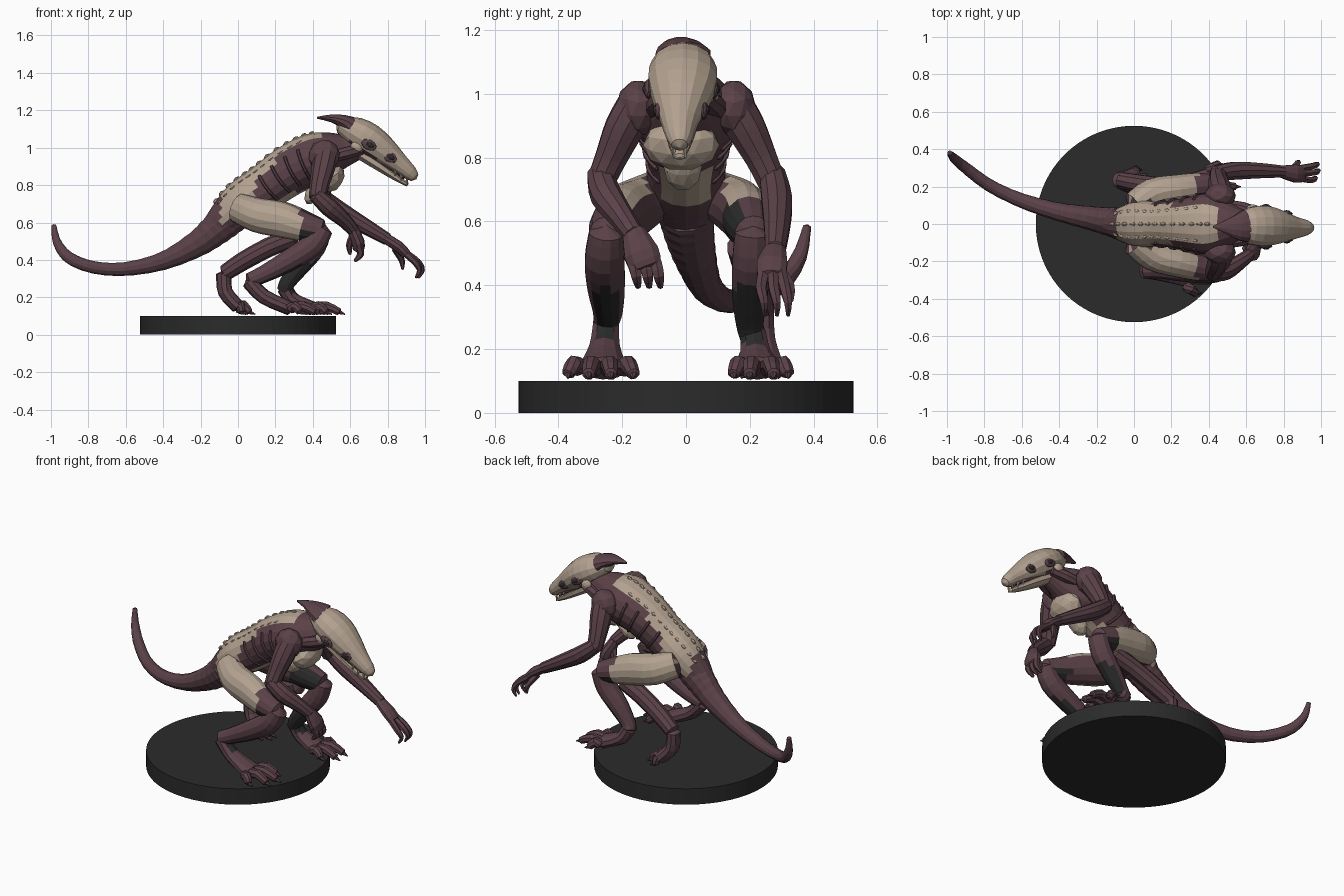
import bpy, bmesh, math
from mathutils import Vector, Matrix


def material(name, rgb):
    m = bpy.data.materials.new(name)
    m.diffuse_color = (*rgb, 1)
    return m


MATS = [material("maroon hide", (0.104, 0.054, 0.066)),
        material("bone plate", (0.45, 0.36, 0.28)),
        material("charcoal", (0.024, 0.024, 0.024))]
HIDE, BONE, DARK = 0, 1, 2


def finish(name, bm, rule):
    """Turn a bmesh into an object, colouring faces by a fixed index or a rule."""
    bmesh.ops.recalc_face_normals(bm, faces=bm.faces)
    bm.normal_update()
    for f in bm.faces:
        f.material_index = rule(f.calc_center_median(), f.normal) if callable(rule) else rule
    me = bpy.data.meshes.new(name)
    bm.to_mesh(me)
    bm.free()
    for m in MATS:
        me.materials.append(m)
    ob = bpy.data.objects.new(name, me)
    bpy.context.collection.objects.link(ob)
    return ob


def sample(pts, steps):
    """Smooth curve through (x, y, z, side radius, up radius) points."""
    P = [Vector(p) for p in pts]
    out = []
    for i in range(len(P) - 1):
        a, b, c, d = P[max(i - 1, 0)], P[i], P[i + 1], P[min(i + 2, len(P) - 1)]
        for k in range(steps):
            t = k / steps
            out.append(0.5 * (2 * b + (c - a) * t + (2 * a - 5 * b + 4 * c - d) * t * t
                              + (3 * b - a - 3 * c + d) * t ** 3))
    return out + [P[-1]]


def frames(pts, steps):
    S = sample([p if len(p) == 5 else (*p, p[3]) for p in pts], steps)
    C = [Vector(s[:3]) for s in S]
    res = []
    for i, s in enumerate(S):
        t = (C[min(i + 1, len(C) - 1)] - C[max(i - 1, 0)]).normalized()
        side = (Vector((0, 1, 0)) - t * t.y).normalized()
        res.append((C[i], t, side, t.cross(side), max(s[3], 0.003), max(s[4], 0.003)))
    return res


def tube(name, pts, rule=HIDE, seg=10, steps=3, ripple=0.0):
    """Rounded limb swept along a smooth path."""
    bm = bmesh.new()
    rings = []
    fr = frames(pts, steps)
    for i, (c, t, s, u, a, b) in enumerate(fr):
        k = 1 + (ripple if i % 2 else -ripple)
        rings.append([bm.verts.new(c + s * a * k * math.cos(w) + u * b * k * math.sin(w))
                      for w in (2 * math.pi * (j + 0.5) / seg for j in range(seg))])
    for r, q in zip(rings, rings[1:]):
        for j in range(seg):
            bm.faces.new((r[j], r[(j + 1) % seg], q[(j + 1) % seg], q[j]))
    for ring, f, d in ((rings[0], fr[0], -1), (rings[-1], fr[-1], 1)):
        tip = bm.verts.new(f[0] + f[1] * d * 0.5 * min(f[4], f[5]))
        for j in range(seg):
            bm.faces.new((ring[j], ring[(j + 1) % seg], tip))
    return finish(name, bm, rule)


def blob(name, loc, size, rule=HIDE, tilt=0.0, sub=2):
    """Faceted ellipsoid, tilted about y."""
    bm = bmesh.new()
    bmesh.ops.create_icosphere(bm, subdivisions=sub, radius=1)
    bm.transform(Matrix.Translation(loc) @ Matrix.Rotation(tilt, 4, 'Y')
                 @ Matrix.Diagonal((*size, 1)))
    return finish(name, bm, rule)


# Round base
bm = bmesh.new()
bmesh.ops.create_cone(bm, cap_ends=True, segments=72, radius1=0.525, radius2=0.525, depth=0.1)
bm.transform(Matrix.Translation((0, 0, 0.05)))
finish("base", bm, DARK)

# Torso with pale back strip, pelvis and belly strip
TORSO = [(-.14, .005, .55, .055, .07), (-.07, 0, .62, .09, .095), (.03, 0, .71, .125, .12),
         (.15, 0, .79, .12, .125), (.28, 0, .88, .14, .135), (.41, 0, .94, .165, .14),
         (.5, 0, .97, .125, .115), (.58, 0, .99, .08, .085), (.67, 0, 1.02, .06, .065)]


def torso_rule(c, n):
    if c.x < -.09 or c.x > .52:
        return HIDE
    if abs(c.y) < .1 and n.z > .3 and c.x < .44:
        return BONE
    if c.x < .1 and n.z > -.35:
        return BONE
    return BONE if abs(c.y) < .065 and n.z < -.3 and c.x > .15 else HIDE


tube("torso", TORSO, torso_rule, 18, 4)
blob("chest_plate", (.5, -.015, .84), (.065, .12, .085), BONE, .5)
blob("belly_plate", (.415, -.01, .77), (.045, .06, .085), BONE, .6)

# Vertebra nubs along the back
for i, (c, t, s, u, a, b) in enumerate(frames(TORSO, 3)[4:17]):
    up = u if u.z > 0 else -u
    blob(f"spine_nub_{i}", c + up * b * .985 - t * .01, (.022, .012, .012), BONE, -.6, 1)
    for sd in (-1, 1):
        if i < 11:
            blob(f"side_nub_{i}_{sd}", c + up * b * .8 + s * sd * a * .53,
                 (.02, .014, .007), BONE, -.6, 1)

# Rib ridges on the flanks
for sd in (-1, 1):
    for i in range(13, 20, 2):
        c, t, s, u, a, b = frames(TORSO, 4)[i]
        u = u if u.z > 0 else -u
        arc = [c + s * sd * a * .98 * math.cos(w) + u * b * .98 * math.sin(w) - t * .04 * math.cos(w)
               for w in (-.8, -.3, .2, .6)]
        tube(f"rib_{i}_{sd}", [(*p, .009) for p in arc], HIDE, 6, 2)

# Ringed tail
tube("tail", [(-.03, 0, .64, .09, .1), (-.11, .01, .57, .08, .09), (-.22, .03, .485, .066, .072),
              (-.4, .065, .395, .05, .05), (-.6, .125, .352, .04, .038),
              (-.77, .205, .36, .034, .034), (-.9, .3, .41, .03, .032),
              (-.965, .355, .49, .024, .024), (-.985, .38, .585, .013, .013)],
     HIDE, 12, 5, .015)


# Skull, jaw and swept-back crest
def skull_rule(c, n):
    return HIDE if n.z < -.6 and c.x < .72 else BONE


tube("skull", [(.545, -.01, 1.122, .055, .042), (.62, -.01, 1.088, .1, .08),
               (.7, -.01, 1.04, .11, .09), (.78, -.015, .98, .09, .078),
               (.86, -.02, .915, .06, .055), (.92, -.02, .865, .042, .04),
               (.945, -.02, .84, .026, .026)], skull_rule, 14, 2)
tube("jaw", [(.66, -.01, .965, .06, .035), (.76, -.015, .9, .054, .03),
             (.85, -.02, .838, .036, .02), (.905, -.02, .803, .018, .012)], BONE, 8, 2)
tube("mouth", [(.7, -.01, .965, .06, .03), (.8, -.015, .905, .048, .026),
               (.89, -.02, .845, .025, .02)], HIDE, 8, 2)
tube("crest", [(.425, -.015, 1.16, .006, .006), (.5, -.015, 1.157, .042, .022),
               (.56, -.015, 1.14, .075, .038), (.595, -.01, 1.118, .09, .054)], HIDE, 12, 2)
for sd in (-1, 1):
    for i, (x, y, z) in enumerate(((.7, .103, 1.015), (.81, .07, .95))):
        blob(f"eye_socket_{i}_{sd}", (x, -.015 + sd * y, z), (.044, .014, .028), HIDE, .5)
        blob(f"eye_{i}_{sd}", (x + .006, -.015 + sd * (y + .008), z), (.024, .011, .014), DARK, .5)
    tube(f"neck_cord_{sd}", [(.5, sd * .1, .95, .03), (.58, sd * .085, .97, .035),
                             (.66, sd * .06, .99, .03)], HIDE, 8, 2)
    blob(f"cheek_{sd}", (.635, sd * .085, 1.005), (.035, .02, .03), BONE, .5)
    for i in range(3):
        tube(f"tooth_{i}_{sd}", [(.84 + i * .032, -.02 + sd * (.036 - i * .009), .885 - i * .026, .007),
                                 (.84 + i * .032, -.02 + sd * (.036 - i * .009), .85 - i * .026, .002)],
             BONE, 5, 1)


# Legs
def thigh_rule(sd):
    def rule(c, n):
        if c.x < .34 and (n.y * sd > -.05 or (n.z > .5 and c.y * sd > .12)):
            return BONE
        inner = sd > 0 and c.x > .27 and n.y < -.45
        return DARK if inner or (n.z < -.3 and c.x > .33) else HIDE
    return rule


def shin_rule(sd):
    def rule(c, n):
        front = n.x > .25 or (sd > 0 and n.y < -.3)
        return DARK if .2 < c.z < .39 and front else HIDE
    return rule


def ankle_rule(c, n):
    return DARK if c.z > .16 and c.x > .05 and n.x > .55 else HIDE


def foot(tag, heel, ball, toes):
    mid = Vector(heel).lerp(Vector(ball), .5) + Vector((-.03, 0, -.01))
    tube(f"foot_{tag}", [(*heel, .042, .042), (*mid, .05, .04), (*ball, .078, .038)],
         ankle_rule, 10, 3)
    for i, tip in enumerate(toes):
        tip = Vector(tip)
        start = Vector(ball).lerp(Vector((ball[0], tip.y, ball[2])), .65)
        mid = start.lerp(tip, .5) + Vector((0, 0, .022))
        tube(f"toe_{tag}_{i}", [(*start, .029), (*mid, .028), (*tip, .021)], HIDE, 8, 2)
        tube(f"claw_{tag}_{i}", [(*tip, .013), (*(tip + Vector((.032, 0, -.013))), .003)], HIDE, 5, 1)


tube("right_thigh", [(.0, -.1, .68, .07, .08), (.1, -.165, .64, .085, .092),
                     (.23, -.205, .615, .08, .095), (.35, -.235, .577, .07, .078),
                     (.45, -.25, .555, .055, .06)], thigh_rule(-1), 14, 3)
tube("left_thigh", [(.0, .1, .68, .07, .08), (.1, .16, .645, .085, .092),
                    (.23, .185, .62, .08, .095), (.35, .2, .587, .075, .078),
                    (.44, .21, .56, .058, .06)], thigh_rule(1), 14, 3)
tube("right_shin", [(.455, -.25, .565, .055), (.4, -.255, .48, .064), (.27, -.25, .395, .06),
                    (.14, -.245, .325, .048), (.06, -.25, .29, .042)], shin_rule(-1), 12, 3)
tube("left_shin", [(.445, .21, .565, .058), (.41, .205, .47, .062), (.33, .2, .37, .057),
                   (.265, .2, .28, .044), (.25, .21, .24, .042)], shin_rule(1), 12, 3)
foot("right", (.06, -.25, .285), (.28, -.26, .14),
     [(.33, -.37, .122), (.41, -.305, .122), (.43, -.235, .122), (.38, -.165, .122)])
foot("left", (.25, .21, .25), (.4, .225, .14),
     [(.45, .32, .122), (.54, .275, .122), (.54, .2, .122), (.47, .15, .122)])

# Trailing inner limb behind the left leg
tube("trailing_limb", [(.3, .18, .52, .052), (.17, .195, .47, .052), (.03, .215, .395, .05),
                       (-.07, .235, .33, .044)], HIDE, 10, 3)
foot("trailing", (-.075, .235, .325), (0, .23, .15),
     [(.01, .29, .122), (.06, .25, .122), (.06, .205, .122), (.02, .175, .122)])

# Arms
for tag, sd in (("right", -1), ("left", 1)):
    blob(f"{tag}_shoulder", (.46, sd * .15, .955), (.085, .07, .09), HIDE, .3)
tube("right_upper_arm", [(.47, -.155, .96, .065), (.455, -.195, .89, .063), (.435, -.235, .8, .052),
                         (.425, -.265, .73, .046)], HIDE, 10, 3)
tube("left_upper_arm", [(.47, .15, .96, .065), (.46, .19, .89, .063), (.45, .235, .8, .052),
                        (.45, .27, .72, .046)], HIDE, 10, 3)
tube("right_forearm", [(.415, -.27, .75, .042), (.49, -.25, .68, .05), (.57, -.2, .61, .04),
                       (.615, -.165, .56, .034)], HIDE, 10, 3)
tube("left_forearm", [(.435, .27, .75, .042), (.54, .285, .665, .05), (.68, .285, .58, .042),
                      (.8, .28, .51, .033)], HIDE, 10, 3)
tube("right_hand", [(.61, -.165, .57, .036, .03), (.64, -.14, .5, .058, .036),
                    (.645, -.125, .46, .052, .032)], HIDE, 10, 2)
tube("left_hand", [(.79, .28, .515, .034, .028), (.86, .27, .47, .05, .03),
                   (.9, .268, .43, .046, .026)], HIDE, 10, 2)
for i, y in enumerate((-.165, -.13, -.095)):
    tube(f"right_finger_{i}", [(.645, y, .47, .021), (.655, y + .01, .43, .019),
                               (.625, y + .015, .395, .009)], HIDE, 6, 3)
tube("right_thumb", [(.62, -.16, .54, .02), (.595, -.13, .48, .018), (.6, -.115, .43, .008)], HIDE, 6, 3)
for i, (y, dx) in enumerate(((.235, -.015), (.275, .0), (.31, -.005))):
    tube(f"left_finger_{i}", [(.89, .268 + (y - .268) * .7, .44, .02), (.96 + dx, y, .39, .018),
                              (.985 + dx, y + .01, .345, .014), (.965 + dx, y + .01, .305, .006)],
         HIDE, 6, 3)
tube("left_thumb", [(.84, .28, .46, .02), (.875, .325, .4, .017), (.88, .33, .35, .007)], HIDE, 6, 3)
